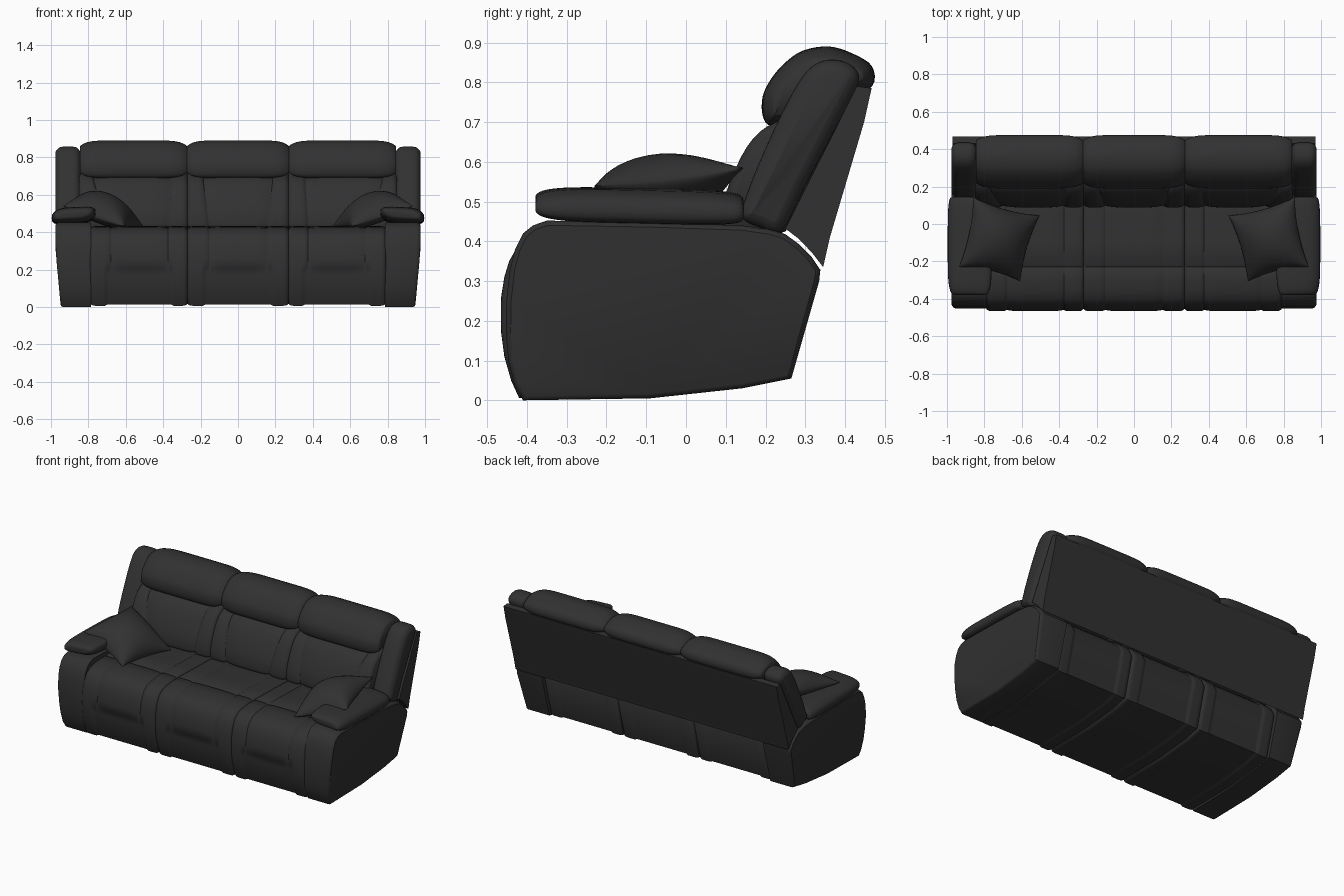
import bpy, bmesh, math
from mathutils import Vector

if "Cube" in bpy.data.objects:
    bpy.data.objects.remove(bpy.data.objects["Cube"])

leather = bpy.data.materials.new("black_leather")
leather.diffuse_color = (0.031, 0.031, 0.031, 1)
leather.use_nodes = True
leather.node_tree.nodes["Principled BSDF"].inputs["Base Color"].default_value = leather.diffuse_color


def finish(name, bm, angle=40):
    bmesh.ops.remove_doubles(bm, verts=bm.verts, dist=1e-5)
    bmesh.ops.recalc_face_normals(bm, faces=bm.faces)
    me = bpy.data.meshes.new(name)
    bm.to_mesh(me)
    bm.free()
    ob = bpy.data.objects.new(name, me)
    bpy.context.collection.objects.link(ob)
    me.materials.append(leather)
    bpy.ops.object.select_all(action='DESELECT')
    ob.select_set(True)
    bpy.context.view_layer.objects.active = ob
    bpy.ops.object.shade_smooth_by_angle(angle=math.radians(angle))
    return ob


def smooth(pts, k=4):
    """Closed Catmull-Rom curve through the profile points."""
    out, n = [], len(pts)
    for i in range(n):
        a, b, c, d = (Vector(pts[(i + j) % n]) for j in (-1, 0, 1, 2))
        for s in range(k):
            t = s / k
            out.append(0.5 * (2 * b + (c - a) * t + (2 * a - 5 * b + 4 * c - d) * t * t
                              + (3 * b - a - 3 * c + d) * t ** 3))
    return out


def normals(pts):
    n = len(pts)
    area = sum(pts[i][0] * pts[(i + 1) % n][1] - pts[(i + 1) % n][0] * pts[i][1] for i in range(n))
    s = 1 if area > 0 else -1
    res = []
    for i in range(n):
        d = (Vector(pts[(i + 1) % n]) - Vector(pts[i])).normalized() \
            + (Vector(pts[i]) - Vector(pts[i - 1])).normalized()
        d.normalize()
        res.append(Vector((d.y, -d.x)) * s)
    return res


def loft(name, prof, stations, zr=(0, 1), mirror=1, fade=None, angle=40):
    """Sweep a y-z profile along x; a station is (x low, x high, offset, inner)."""
    bm = bmesh.new()
    nor = normals(prof)
    rings = []
    for xb, xt, off, inner in stations:
        ring = []
        for p, m in zip(prof, nor):
            t = min(1, max(0, (p[1] - zr[0]) / (zr[1] - zr[0])))
            o = off
            if inner and fade is not None and (p[1] < fade or p[0] > 0.2):
                o = -0.007
            ring.append(bm.verts.new((mirror * (xb + (xt - xb) * t), p[0] + m.x * o, p[1] + m.y * o)))
        rings.append(ring)
    n = len(prof)
    for a, b in zip(rings, rings[1:]):
        for i in range(n):
            bm.faces.new((a[i], a[(i + 1) % n], b[(i + 1) % n], b[i]))
    bm.faces.new(rings[0])
    bm.faces.new(rings[-1])
    return finish(name, bm, angle)


def puffed(low, high, seam, end, p=5, n=14):
    """Stations for padded panels between seam positions."""
    st, last = [], len(low) - 2
    for k in range(last + 1):
        for j in range(n + 1):
            if k and j == 0:
                continue
            t = 0.5 - 0.5 * math.cos(math.pi * j / n)
            outer = (k == 0 and t < 0.5) or (k == last and t > 0.5)
            d = end if outer else seam
            off = -d * abs(2 * t - 1) ** p
            inner = (not outer) and (last == 0 or 0 < k < last or abs(2 * t - 1) > 0.5)
            st.append((low[k] + (low[k + 1] - low[k]) * t,
                       high[k] + (high[k + 1] - high[k]) * t, off, inner))
    return st


# Profiles, all (y, z)
arm_prof = [(-.41, 0), (-.432, .04), (-.447, .1), (-.453, .17), (-.452, .25), (-.443, .33), (-.43, .38),
            (-.41, .42), (-.385, .44), (-.35, .452), (-.1, .448), (.14, .44), (.21, .43), (.25, .418),
            (.285, .392), (.315, .362), (.338, .328), (.335, .30), (.265, .055), (.14, .03), (-.09, .005)]
seat_prof = [(-.42, .006), (-.44, .05), (-.457, .11), (-.465, .17), (-.466, .204), (-.466, .212), (-.465, .26),
             (-.457, .31), (-.445, .35), (-.425, .385), (-.395, .41), (-.35, .424), (-.30, .43),
             (-.238, .432), (-.23, .426), (-.222, .432), (-.1, .43), (.05, .426), (.2, .42), (.25, .40),
             (.29, .365), (.318, .31), (.25, .055), (.14, .03), (-.09, .008)]
back_prof = smooth([(.10, .42), (.088, .45), (.10, .52), (.14, .615), (.185, .675), (.25, .71), (.38, .76),
                    (.40, .73), (.30, .52), (.25, .425), (.17, .415)], 3)
head_prof = smooth([(.215, .69), (.193, .715), (.193, .765), (.215, .81), (.25, .85), (.295, .88), (.36, .89),
                    (.42, .872), (.468, .84), (.468, .79), (.40, .755), (.28, .70)], 4)
wing_prof = smooth([(.14, .46), (.15, .51), (.185, .60), (.24, .72), (.29, .81), (.33, .848), (.375, .857),
                    (.42, .84), (.435, .80), (.39, .71), (.30, .54), (.24, .425), (.185, .435)], 3)
board_prof = [(.25, .432), (.285, .405), (.318, .37), (.345, .335), (.362, .41), (.448, .70), (.467, .785),
              (.43, .79)]

# Seats, back cushions and headrests: centre, then left and right
seat_sets = [("centre", [-.27, -.155, .155, .27], [-.27, -.155, .155, .27], [-.27, -.185, .185, .27],
              [-.272, .272], 1),
             ("right", [.27, .375, .68, .79], [.27, .375, .70, .85], [.27, .36, .77, .85], [.272, .845], 1),
             ("left", [.27, .375, .68, .79], [.27, .375, .70, .85], [.27, .36, .77, .85], [.272, .845], -1)]
for side, seat, blow, bhigh, head, m in seat_sets:
    loft("seat_" + side, seat_prof, puffed(seat, seat, .007, .013, 6), mirror=m, fade=.208, angle=50)
    loft("back_cushion_" + side, back_prof, puffed(blow, bhigh, .012, .016, 4), (.43, .68), m, angle=60)
    loft("headrest_" + side, head_prof, puffed(head, head, .03, .03, 8, 24), mirror=m, angle=60)

# Rear board across the whole back
loft("back_board", board_prof, [(-.97, -.97, 0, 0), (.97, .97, 0, 0)], angle=30)


def arm_pad(name, m):
    """Soft rounded pad on top of the arm."""
    bm = bmesh.new()
    nu, nv = 40, 24
    rings = []
    for i in range(1, nu):
        a = math.pi * i / nu
        y = -math.copysign(abs(math.cos(a)) ** .5, math.cos(a))
        r = math.sin(a) ** (.55 if y < 0 else .3)
        ring = []
        for j in range(nv):
            b = 2 * math.pi * j / nv
            cx = math.copysign(abs(math.cos(b)) ** .6, math.cos(b))
            cz = math.copysign(abs(math.sin(b)) ** .75, math.sin(b))
            px = .878 + .118 * cx * (.6 + .4 * r)
            pz = .489 - .006 * y + .043 * cz * r - .014 * cx * abs(cx)
            ring.append(bm.verts.new((m * px, -.117 + .262 * y, pz)))
        rings.append(ring)
    for a, b in zip(rings, rings[1:]):
        for j in range(nv):
            bm.faces.new((a[j], a[(j + 1) % nv], b[(j + 1) % nv], b[j]))
    bm.faces.new(rings[0])
    bm.faces.new(rings[-1])
    finish(name, bm, 70)


def pillow(name, m, n=20):
    """Square scatter cushion with pinched corners, leaning on the arm."""
    A, B, C, D = (Vector(c) for c in ((-.86, .145, .585), (-.505, .045, .432),
                                      (-.61, -.305, .432), (-.935, -.23, .54)))
    bm = bmesh.new()
    for up in (1, -1):
        grid = []
        for i in range(n + 1):
            row = []
            for j in range(n + 1):
                u = -math.cos(math.pi * i / n)
                v = -math.cos(math.pi * j / n)
                pu = u * (1 - .10 * (1 - v * v))
                pv = v * (1 - .10 * (1 - u * u))
                s, t = (pu + 1) / 2, (pv + 1) / 2
                p = (D * (1 - s) + C * s) * (1 - t) + (A * (1 - s) + B * s) * t
                h = max(0, (1 - u * u) * (1 - v * v)) ** .55
                p += Vector((.3, 0, .95)) * h * (.115 if up > 0 else -.05)
                row.append(bm.verts.new((-m * p.x, p.y, p.z)))
            grid.append(row)
        for i in range(n):
            for j in range(n):
                bm.faces.new((grid[i][j], grid[i + 1][j], grid[i + 1][j + 1], grid[i][j + 1]))
    finish(name, bm, 60)


# Arms, arm pads, back wings and scatter cushions on both sides
for side, m in (("right", 1), ("left", -1)):
    loft("arm_" + side, arm_prof, [(.785, .785, 0, 0), (.935, .955, 0, 0), (.943, .968, -.004, 0),
                                   (.948, .975, -.012, 0)], (0, .3), m, angle=35)
    arm_pad("arm_pad_" + side, m)
    loft("back_wing_" + side, wing_prof, puffed([.842, .976], [.842, .976], .03, .03, 5), mirror=m, angle=60)
    pillow("scatter_cushion_" + side, m)
